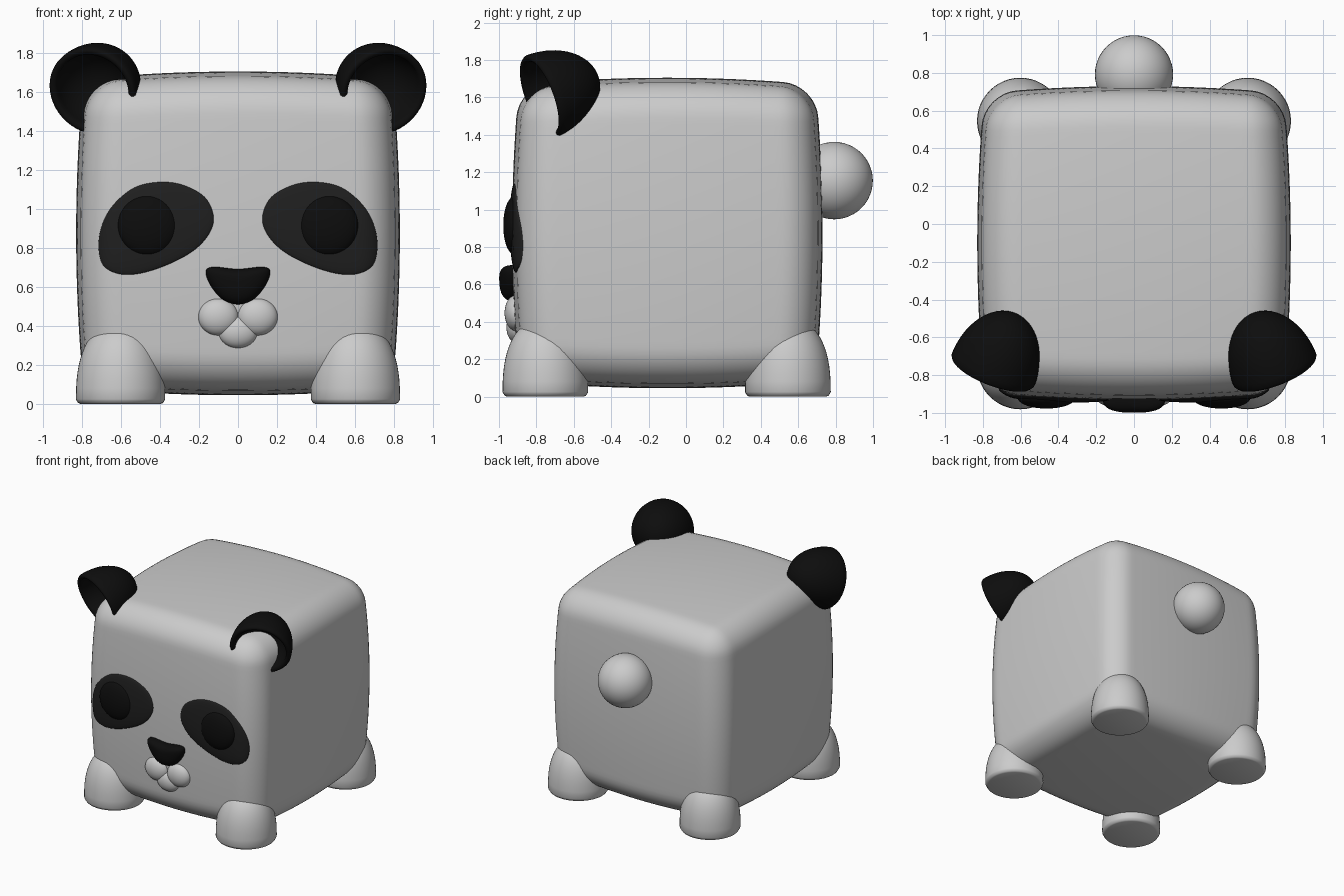
import bpy, bmesh
from math import sin, cos, pi
from mathutils import Vector, Matrix

if "Cube" in bpy.data.objects:
    bpy.data.objects.remove(bpy.data.objects["Cube"])

H, R, BULGE = 0.83, 0.18, 0.045
CENTRE = Vector((0, -0.10, 0.875))


def material(name, v):
    m = bpy.data.materials.new(name)
    m.diffuse_color = (v, v, v, 1)
    m.use_nodes = True
    m.node_tree.nodes["Principled BSDF"].inputs["Base Color"].default_value = m.diffuse_color
    return m


black = material("black", 0.004)
charcoal = material("charcoal", 0.014)


def finish(bm, name, mat=None, angle=50):
    bmesh.ops.remove_doubles(bm, verts=bm.verts, dist=1e-5)
    bmesh.ops.recalc_face_normals(bm, faces=bm.faces)
    me = bpy.data.meshes.new(name)
    bm.to_mesh(me)
    bm.free()
    ob = bpy.data.objects.new(name, me)
    bpy.context.collection.objects.link(ob)
    if mat:
        me.materials.append(mat)
    bpy.ops.object.select_all(action='DESELECT')
    ob.select_set(True)
    bpy.context.view_layer.objects.active = ob
    bpy.ops.object.shade_smooth_by_angle(angle=angle * pi / 180)
    return ob


def skin(bm, rings):
    """Bridge successive closed rings of equal length with quads."""
    loops = [[bm.verts.new(p) for p in ring] for ring in rings]
    for a, b in zip(loops, loops[1:]):
        n = len(a)
        for i in range(n):
            bm.faces.new((a[i], a[(i + 1) % n], b[(i + 1) % n], b[i]))
    return loops


def lathe(name, profile, matrix, mat=None, n=48):
    bm = bmesh.new()
    skin(bm, [[matrix @ Vector((r * cos(2 * pi * i / n), r * sin(2 * pi * i / n), z))
               for i in range(n)] for r, z in profile])
    return finish(bm, name, mat)


def ball(name, loc, radii, mat=None):
    bm = bmesh.new()
    bmesh.ops.create_uvsphere(bm, u_segments=48, v_segments=24, radius=1,
                              matrix=Matrix.LocRotScale(Vector(loc), None, Vector(radii)))
    return finish(bm, name, mat)


def front_y(x, z):
    """Depth of the body's front face at (x, z)."""
    d = max(0, min(abs(x) * 1.04 - (H - R), R))
    flat = H - R + (R * R - d * d) ** 0.5
    return CENTRE.y - flat * (1 - BULGE * (x * x + (z - CENTRE.z) ** 2) / H ** 2)


def smooth_loop(pts, steps=6):
    """Closed Catmull-Rom curve through the points."""
    pts = [Vector(p) for p in pts]
    n, out = len(pts), []
    for i in range(n):
        a, b, c, d = (pts[(i + k) % n] for k in (-1, 0, 1, 2))
        for s in range(steps):
            t = s / steps
            out.append(0.5 * (2 * b + (c - a) * t + (2 * a - 5 * b + 4 * c - d) * t * t
                              + (3 * b - a - 3 * c + d) * t ** 3))
    return out


def pad(name, outline, side, height, mat, power=2.0):
    """Domed pad with a free outline, hugging the front of the body."""
    loop = smooth_loop(outline)
    mid = sum(loop, Vector((0, 0))) / len(loop)
    rings = [[(side * p.x, front_y(*p) + 0.03, p.y) for p in loop]]
    for k in range(13):
        t = cos(k / 12 * pi / 2)
        lift = height * max(0, 1 - t ** power) ** (1 / power)
        q = [mid + (p - mid) * t for p in loop]
        rings.append([(side * p.x, front_y(*p) - lift, p.y) for p in q])
    bm = bmesh.new()
    loops = skin(bm, rings)
    bm.faces.new(loops[0])
    return finish(bm, name, mat)


# Body: rounded cube with gently bulging faces
bm = bmesh.new()
bmesh.ops.create_cube(bm, size=2 * H)
bmesh.ops.subdivide_edges(bm, edges=bm.edges[:], cuts=44, use_grid_fill=True)
for v in bm.verts:
    inner = Vector([max(R - H, min(H - R, c)) for c in v.co])
    p = inner + (v.co - inner).normalized() * R
    sq = p.length_squared
    v.co = CENTRE + Vector([c * (1 - BULGE * (sq - c * c) / H ** 2) for c in p])
finish(bm, "body")

# Tail
ball("tail", (0, 0.792, 1.155), (0.207,) * 3)

# Feet: flat-bottomed domes
foot = [(0, 0), (0.205, 0), (0.217, 0.005), (0.225, 0.017)]
for k in range(17):
    a = k / 16 * pi / 2
    foot.append((0.229 * cos(a) ** (2 / 2.4), 0.025 + 0.39 * sin(a) ** (2 / 2.4)))
foot[-1] = (0, foot[-1][1])

# Ear cup profile: outer bowl, rounded lip, inner bowl
ear = [(0.235 * sin(k / 16 * pi / 2), -0.33 * cos(k / 16 * pi / 2)) for k in range(17)]
ear += [(0.227, 0.012), (0.215, 0.014), (0.204, 0.008)]
ear += [(0.197 * cos(k / 12 * pi / 2), -0.2 * sin(k / 12 * pi / 2)) for k in range(13)]

patch = [(.125, .96), (.17, 1.06), (.28, 1.122), (.40, 1.138), (.53, 1.11), (.64, 1.02),
         (.70, .91), (.715, .80), (.69, .71), (.61, .667), (.50, .67), (.36, .715),
         (.23, .785), (.15, .87)]

for side, word in ((-1, "left"), (1, "right")):
    for y, where in ((-0.752, "front"), (0.545, "back")):
        lathe(f"{where}_foot_{word}", foot, Matrix.Translation((side * 0.602, y, 0)))

    facing = Vector((side * 0.34, -0.88, -0.33)).to_track_quat('Z', 'Y')
    lathe(f"ear_{word}", ear,
          Matrix.LocRotScale(Vector((side * 0.745, -0.77, 1.605)), facing, None), black)

    # Face: eye patch, eye and cheek
    pad(f"eye_patch_{word}", patch, side, 0.022, charcoal)
    ball(f"eye_{word}", (side * 0.463, -0.92, 0.915), (0.153, 0.057, 0.153), black)
    ball(f"muzzle_{word}", (side * 0.101, -0.91, 0.447), (0.103, 0.06, 0.095))

# Chin and nose
ball("chin", (0, -0.905, 0.37), (0.1, 0.055, 0.083))
nose = [(-.165, .68), (-.125, .703), (0, .692), (.125, .703), (.165, .68),
        (.142, .61), (.08, .537), (0, .511), (-.08, .537), (-.142, .61)]
pad("nose", nose, 1, 0.072, black, 2.6)
